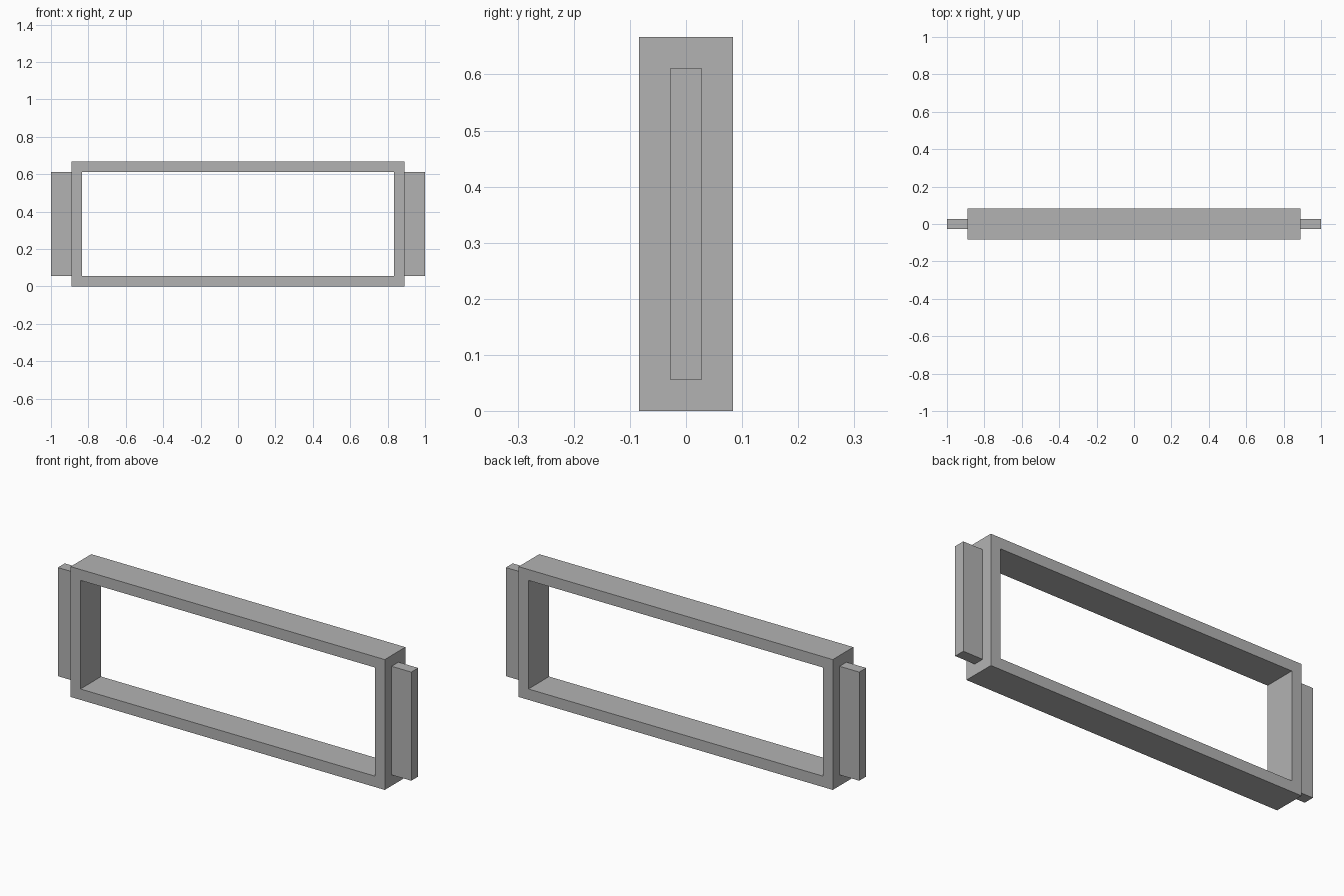
import bpy
import bmesh

if "Cube" in bpy.data.objects:
    bpy.data.objects.remove(bpy.data.objects["Cube"], do_unlink=True)

U = 1 / 18                       # wall thickness, the module for every size
HALF_W, HEIGHT, DEPTH = 16 * U, 12 * U, 3 * U
TAB_W, TAB_H, TAB_D = 2 * U, 10 * U, U

grey = bpy.data.materials.new("plain grey")
grey.use_nodes = True
colour = (0.45, 0.45, 0.45, 1)
grey.diffuse_color = colour
grey.node_tree.nodes["Principled BSDF"].inputs["Base Color"].default_value = colour


def finish(name, bm):
    bmesh.ops.recalc_face_normals(bm, faces=bm.faces)
    mesh = bpy.data.meshes.new(name)
    bm.to_mesh(mesh)
    bm.free()
    mesh.materials.append(grey)
    obj = bpy.data.objects.new(name, mesh)
    bpy.context.collection.objects.link(obj)
    return obj


def rectangle(bm, inset, y):
    x, low, high = HALF_W - inset, inset, HEIGHT - inset
    return [bm.verts.new((px, y, pz))
            for px, pz in ((-x, low), (x, low), (x, high), (-x, high))]


# Open rectangular frame: four rings joined into a closed tube
bm = bmesh.new()
rings = [rectangle(bm, inset, y) for inset, y in
         ((0, -DEPTH / 2), (0, DEPTH / 2), (U, DEPTH / 2), (U, -DEPTH / 2))]
for r in range(4):
    a, b = rings[r], rings[(r + 1) % 4]
    for i in range(4):
        j = (i + 1) % 4
        bm.faces.new((a[i], a[j], b[j], b[i]))
finish("frame", bm)

# Thin mounting tab on each end
for name, side in (("left_tab", 1), ("right_tab", -1)):
    bm = bmesh.new()
    bmesh.ops.create_cube(bm, size=1)
    bmesh.ops.scale(bm, vec=(TAB_W, TAB_D, TAB_H), verts=bm.verts)
    bmesh.ops.translate(bm, vec=(side * (HALF_W + TAB_W / 2), 0, HEIGHT / 2),
                        verts=bm.verts)
    finish(name, bm)
